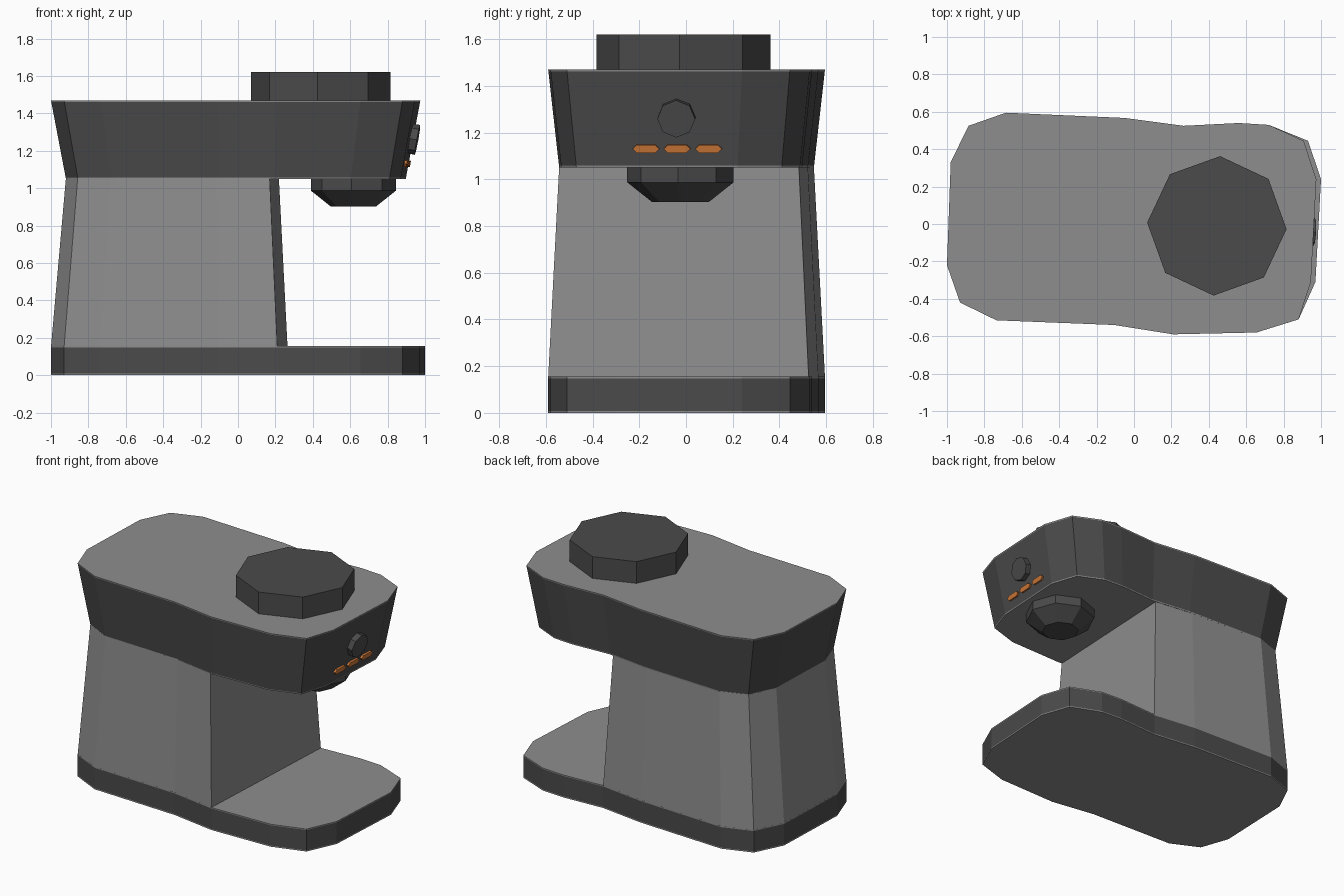
import bpy, bmesh, math
from mathutils import Matrix, Vector

if "Cube" in bpy.data.objects:
    bpy.data.objects.remove(bpy.data.objects["Cube"])


def material(name, rgb):
    m = bpy.data.materials.new(name)
    m.diffuse_color = (*rgb, 1)
    m.use_nodes = True
    m.node_tree.nodes["Principled BSDF"].inputs["Base Color"].default_value = m.diffuse_color
    return m


GREY = material("light_grey", (0.27, 0.27, 0.27))
DARK = material("dark_grey", (0.07, 0.07, 0.07))
ORANGE = material("orange", (0.62, 0.19, 0.04))


def loft(name, profile, rings, mats, matrix=Matrix(), grey_caps=False):
    """Stack scaled copies of a profile; rings are (z, scale_x, scale_y, centre_x)."""
    bm = bmesh.new()
    layers = []
    for z, sx, sy, cx in rings:
        layers.append([bm.verts.new(matrix @ Vector((cx + (x - cx) * sx, y * sy, z)))
                       for x, y in profile])
    n = len(profile)
    caps = [bm.faces.new(layers[0][::-1]), bm.faces.new(layers[-1])]
    for k, (a, b) in enumerate(zip(layers, layers[1:])):
        for i in range(n):
            j = (i + 1) % n
            f = bm.faces.new((a[i], a[j], b[j], b[i]))
            # only the middle band is dark, the thin lips match the caps
            if grey_caps and k == 1:
                f.material_index = 1
    bmesh.ops.recalc_face_normals(bm, faces=bm.faces)
    me = bpy.data.meshes.new(name)
    bm.to_mesh(me)
    bm.free()
    for m in mats:
        me.materials.append(m)
    ob = bpy.data.objects.new(name, me)
    bpy.context.collection.objects.link(ob)
    return ob


def polygon(n, r, start=0.0):
    return [(r * math.cos(start + math.tau * i / n), r * math.sin(start + math.tau * i / n))
            for i in range(n)]


# Plan outline shared by base, body and head (slightly turned, waisted)
outline = [(0.21, -0.59), (0.655, -0.58), (0.88, -0.51), (0.97, -0.31), (1.0, 0.24),
           (0.93, 0.445), (0.72, 0.53), (0.56, 0.54), (0.265, 0.525), (-0.05, 0.567),
           (-0.685, 0.595), (-0.885, 0.525), (-0.98, 0.33), (-1.0, -0.22),
           (-0.93, -0.42), (-0.735, -0.515), (-0.105, -0.54)]

# Base tray
loft("base", outline,
     [(0, 1, 1, 0), (0.008, 1, 1, 0), (0.148, 1, 1, 0), (0.155, 1, 1, 0)],
     [GREY, DARK], grey_caps=True)

# Tapered body: rear part of the outline
loft("body", outline[8:] + outline[:1],
     [(0.15, 1, 1, -0.2), (1.055, 0.9, 0.92, -0.2)], [GREY])

# Flared head
HEAD_Z, HEAD_H, TAPER = 1.05, 0.42, 0.92


def head_scale(z):
    return TAPER + (1 - TAPER) * (z - HEAD_Z) / HEAD_H


head_outline = [(x * 0.975 if x > 0.9 else x, y) for x, y in outline]
loft("head", head_outline,
     [(z, head_scale(z), head_scale(z), 0) for z in (1.05, 1.058, 1.462, 1.47)],
     [GREY, DARK], grey_caps=True)

# Hopper lid and brewing nozzle
yaw = math.radians(-2.7)
loft("hopper_lid", polygon(8, 0.373, yaw), [(0, 1, 1, 0), (0.152, 1, 1, 0)],
     [DARK], Matrix.Translation((0.443, -0.01, 1.468)))
loft("nozzle", polygon(8, 0.228, yaw),
     [(0, 0.53, 0.53, 0), (0.085, 1, 1, 0), (0.155, 1, 1, 0)],
     [DARK], Matrix.Translation((0.617, -0.024, 0.902)))


# Controls lie on the leaning front panel of the head
def panel_matrix(y, z):
    a, b = (Vector((*head_outline[i], 0)) for i in (3, 4))
    s = head_scale(z)
    p = a.lerp(b, (y / s - a.y) / (b.y - a.y)) * s
    t = (b - a).normalized()
    up = Vector((a.x * (1 - TAPER), a.y * (1 - TAPER), HEAD_H))
    nrm = t.cross(up).normalized()
    u = nrm.cross(t)
    m = Matrix((t, u, nrm)).transposed().to_4x4()
    m.translation = (p.x, p.y, z)
    return m


loft("button", polygon(8, 0.081), [(-0.01, 1, 1, 0), (0.038, 1, 1, 0)],
     [DARK], panel_matrix(-0.04, 1.265))

light_shape = [(-0.057, 0), (-0.04, -0.017), (0.04, -0.017),
               (0.057, 0), (0.04, 0.017), (-0.04, 0.017)]
for i, y in enumerate((-0.171, -0.037, 0.097)):
    loft(f"indicator_light_{i + 1}", light_shape, [(-0.01, 1, 1, 0), (0.014, 1, 1, 0)],
         [ORANGE], panel_matrix(y, 1.132))
